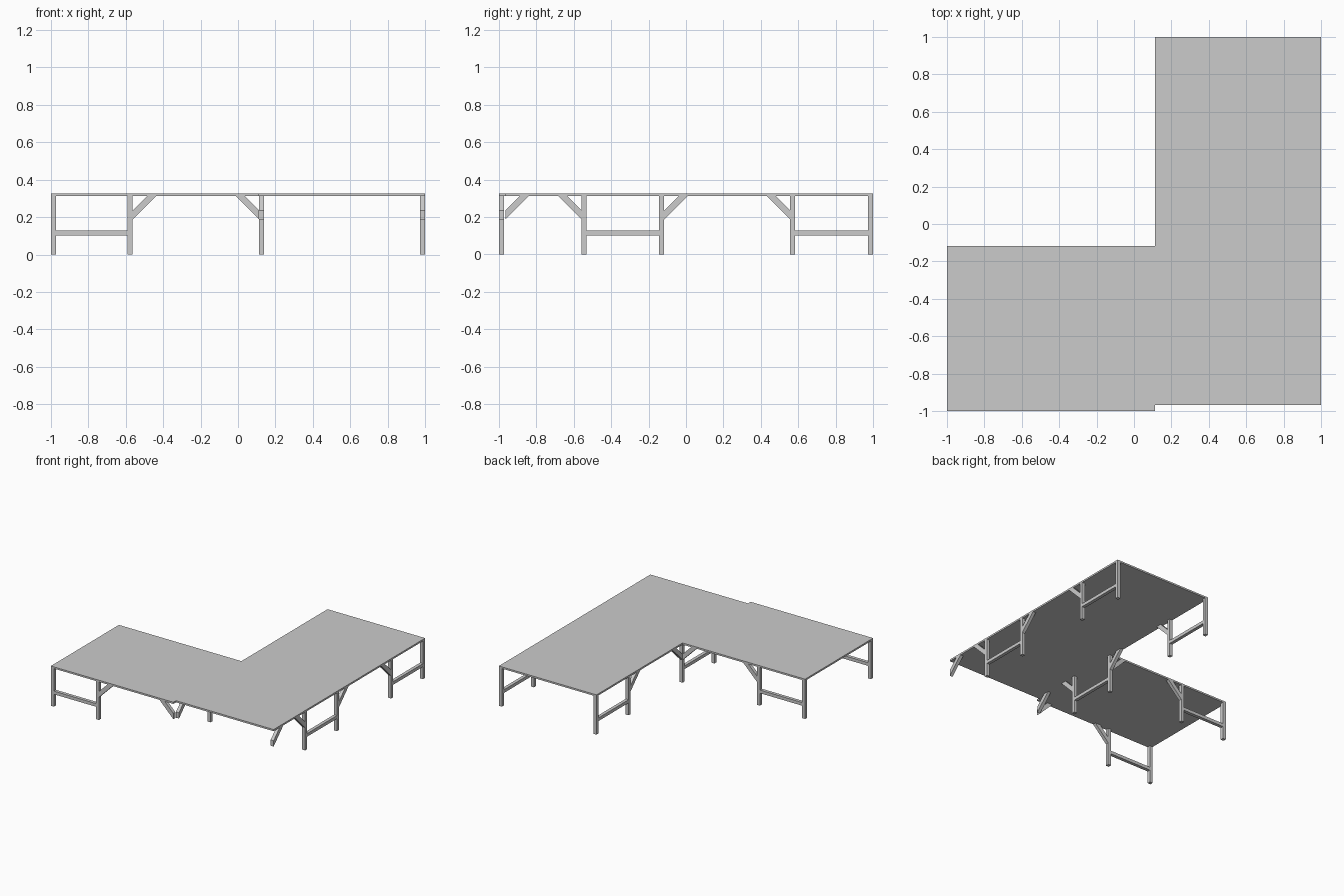
import bpy, bmesh
from mathutils import Vector

if "Cube" in bpy.data.objects:
    bpy.data.objects.remove(bpy.data.objects["Cube"])

W = 0.027                      # timber thickness
Z_TOP, Z_UNDER = 0.327, 0.313  # platform top and underside


def prism(name, pts, offset):
    """Extrude a flat polygon by an offset vector."""
    bm = bmesh.new()
    face = bm.faces.new([bm.verts.new(p) for p in pts])
    ext = bmesh.ops.extrude_face_region(bm, geom=[face])
    moved = [g for g in ext["geom"] if isinstance(g, bmesh.types.BMVert)]
    bmesh.ops.translate(bm, verts=moved, vec=Vector(offset))
    bmesh.ops.recalc_face_normals(bm, faces=bm.faces)
    mesh = bpy.data.meshes.new(name)
    bm.to_mesh(mesh)
    bm.free()
    ob = bpy.data.objects.new(name, mesh)
    bpy.context.collection.objects.link(ob)
    return ob


def box(name, x0, x1, y0, y1, z0, z1):
    return prism(name, [(x0, y0, z0), (x1, y0, z0), (x1, y1, z0), (x0, y1, z0)],
                 (0, 0, z1 - z0))


def frame(name, axis, side, legs, braces):
    """Side frame along an axis: pair of legs, a rail, and two 45 degree braces."""
    def place(u, v, z):
        return (u, v, z) if axis == "x" else (v, u, z)

    def bar(part, u0, u1, z0, z1):
        a, b = place(u0, side, z0), place(u1, side + W, z1)
        box(f"{name}_{part}", a[0], b[0], a[1], b[1], z0, z1)

    for i, u in enumerate(legs):
        bar(f"leg_{i + 1}", u, u + W, 0, Z_UNDER)
    bar("rail", legs[0] + W, legs[1], 0.102, 0.128)
    for i, (u, d) in enumerate(braces):
        profile = [(0, 0.187), (0.126, Z_UNDER), (0.078, Z_UNDER), (0, 0.235)]
        prism(f"{name}_brace_{i + 1}", [place(u + d * t, side, z) for t, z in profile],
              place(0, W, 0))


# Platform panels
box("left_platform", -1, 0.113, -1, -0.117, Z_UNDER, Z_TOP)
box("corner_platform", 0.113, 1, -0.966, -0.117, Z_UNDER, Z_TOP)
box("back_platform", 0.113, 1, -0.117, 1, Z_UNDER, Z_TOP)

# Left module frames
for tag, y in (("front", -1), ("back", -0.117 - W)):
    frame(f"left_module_{tag}", "x", y, (-1, -0.590), ((-0.563, 1), (0.113, -1)))

# Corner and back module frames
for tag, x in (("inner", 0.113), ("outer", 1 - W)):
    frame(f"corner_module_{tag}", "y", x, (-0.558, -0.117 - W), ((-0.558, -1), (-0.966, 1)))
    frame(f"back_module_{tag}", "y", x, (0.557, 1 - W), ((0.557, -1), (-0.117, 1)))
